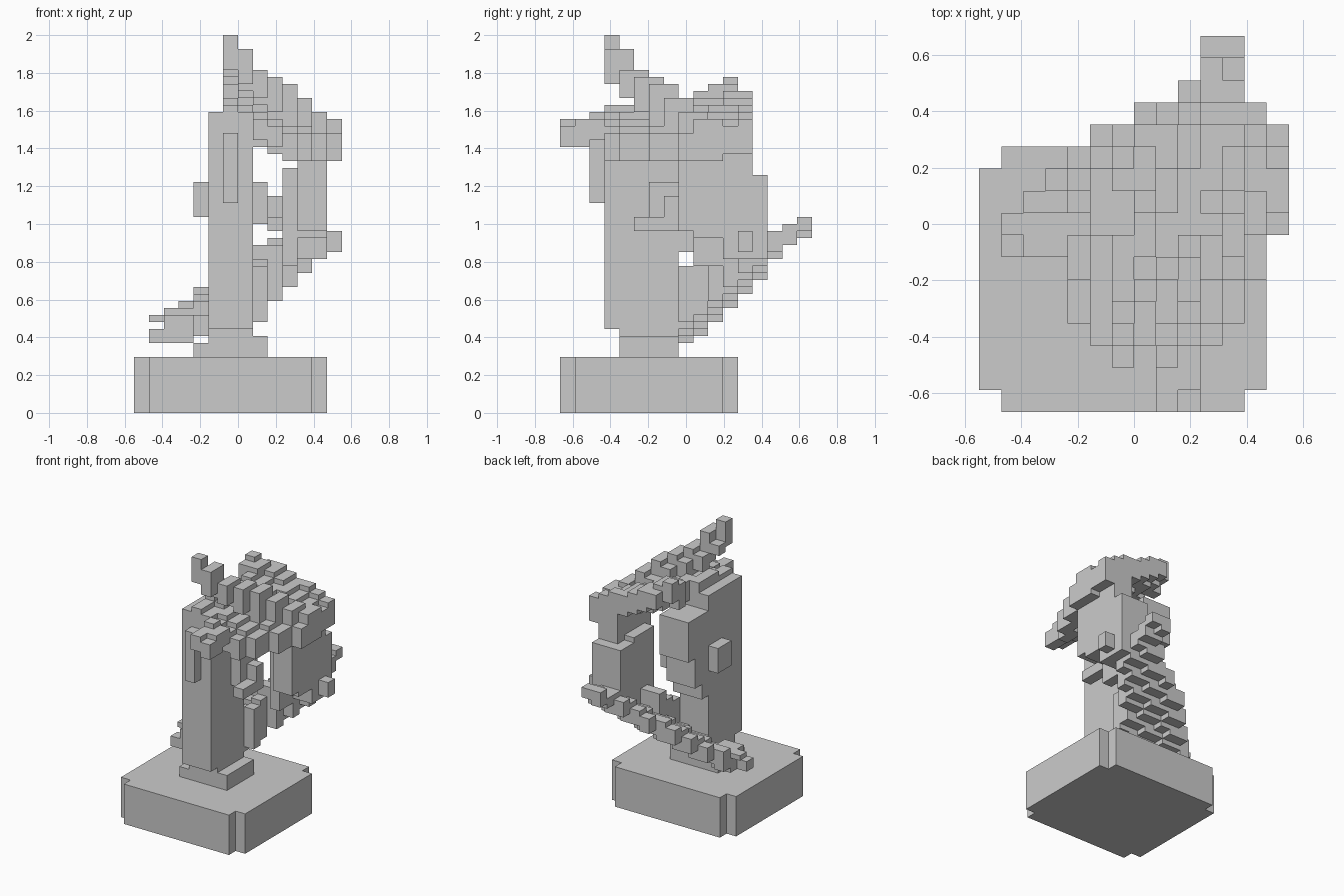
import bpy, bmesh

if "Cube" in bpy.data.objects:
    bpy.data.objects.remove(bpy.data.objects["Cube"])

CX, CZ = 0.0785, 2 / 54          # cell width and plate height
X0, Y0 = -7 * CX, -8.5 * CX      # grid origin
DIRS = {
    (1, 0, 0): [(1, 0, 0), (1, 1, 0), (1, 1, 1), (1, 0, 1)],
    (-1, 0, 0): [(0, 0, 0), (0, 0, 1), (0, 1, 1), (0, 1, 0)],
    (0, 1, 0): [(0, 1, 0), (0, 1, 1), (1, 1, 1), (1, 1, 0)],
    (0, -1, 0): [(0, 0, 0), (1, 0, 0), (1, 0, 1), (0, 0, 1)],
    (0, 0, 1): [(0, 0, 1), (1, 0, 1), (1, 1, 1), (0, 1, 1)],
    (0, 0, -1): [(0, 0, 0), (0, 1, 0), (1, 1, 0), (1, 0, 0)],
}


def box(x0, x1, y0, y1, z0, z1):
    """Grid cells filled by a box."""
    r = lambda v, o, s: round((v - o) / s)
    return {(i, j, k)
            for i in range(r(x0, X0, CX), r(x1, X0, CX))
            for j in range(r(y0, Y0, CX), r(y1, Y0, CX))
            for k in range(r(z0, 0, CZ), r(z1, 0, CZ))}


def column(i, j, z0, z1):
    return {(i, j, k) for k in range(round(z0 / CZ), round(z1 / CZ))}


def centre(i, j):
    return X0 + (i + .5) * CX, Y0 + (j + .5) * CX


def build(name, cells):
    """Outer skin of a set of cells, with flat areas merged."""
    bm = bmesh.new()
    verts = {}
    for c in cells:
        for d, quad in DIRS.items():
            if tuple(a + b for a, b in zip(c, d)) in cells:
                continue
            vs = []
            for q in quad:
                p = tuple(a + b for a, b in zip(c, q))
                if p not in verts:
                    verts[p] = bm.verts.new((X0 + p[0] * CX, Y0 + p[1] * CX, p[2] * CZ))
                vs.append(verts[p])
            bm.faces.new(vs)
    bmesh.ops.dissolve_limit(bm, angle_limit=0.01, verts=bm.verts[:], edges=bm.edges[:])
    me = bpy.data.meshes.new(name)
    bm.to_mesh(me)
    bm.free()
    bpy.context.collection.objects.link(bpy.data.objects.new(name, me))


# Plinth with notched corners, and the low step on it
build("plinth", box(-.55, .47, -.588, .196, 0, .296) | box(-.47, .39, -.667, .275, 0, .296))
build("step", box(-.235, .157, -.353, -.04, .296, .37) | box(-.157, .157, -.353, -.04, .37, .407))

# Pillar with a stepped overhang at the back and a front rib
build("pillar", box(-.157, .078, -.353, -.04, .407, .444)
      | box(-.157, .078, -.43, -.04, .444, 1.48)
      | box(-.157, .078, -.353, -.04, 1.48, 1.56)
      | box(-.157, .078, -.04, .04, .85, 1.5)
      | box(-.157, .078, .04, .118, .98, 1.5)
      | box(-.157, .078, .118, .196, 1.2, 1.5)
      | box(-.078, 0, -.51, -.43, 1.11, 1.48))

# Knobs on both sides of the pillar
build("axle", box(-.235, -.157, -.196, -.04, 1.04, 1.22)
      | box(.078, .157, -.196, -.04, 1.0, 1.24)
      | box(.157, .235, -.275, -.04, .98, 1.04)
      | box(.157, .235, -.118, -.04, .98, 1.15))

# Tilted stepped canopy with a front prong
canopy = set()
for i in range(14):
    for j in range(17):
        x, y = centre(i, j)
        left = -.16 if y < 0 else 0
        main = left < x < .54 + .55 * y and -.43 < y < .34
        prong = .078 < x < .235 and y < -.42
        if main or prong:
            t = 1.55 - .42 * (x - .5) + .22 * (y - .3) + .05 * prong
            b = t - (.12 if prong else .16)
            if y < 0:
                t = min(t, 1.61 if x < -.08 else 1.67)
                b = min(b, t - .12)
            if y > .275:
                t = min(t, 1.70)
            canopy |= column(i, j, b, t)
# Diagonal crest rising to the front left horn
crest = [2.0, 1.91, 1.82, 1.77, 1.73, 1.66, 1.61, 1.54]
for n, t in enumerate(crest):
    canopy |= column(6 + n, 3 + n, t - .19, t)
    if n:
        canopy |= column(5 + n, 3 + n, t - .14, t - .04)
        canopy |= column(6 + n, 2 + n, t - .16, t)
# Back left horn
canopy |= box(-.078, 0, .196, .275, 1.63, 1.78) | box(-.078, .078, .118, .196, 1.56, 1.74)
canopy |= box(0, .157, .275, .353, 1.6, 1.7)
build("canopy", canopy)

# Upright wall joining canopy and lower ramp
build("side_wall", box(.313, .47, .04, .353, .93, 1.46)
      | box(.313, .47, -.04, .04, .97, 1.4)
      | box(.235, .313, .04, .275, .78, 1.31)
      | box(.235, .47, .196, .43, .80, 1.26)
      | box(.39, .55, .275, .353, .84, .95))

# Stepped ramp climbing from back left to the tail at the back right
back_edge = [0, 9, 10, 11, 12, 13, 13, 14, 14, 15, 17, 17, 14]
ramp = set()
for i in range(1, 13):
    for j in range(7, back_edge[i]):
        x, y = centre(i, j)
        if y < 1.3 * x - .16 and y < .4 or (y < -.04 and x > -.235):
            continue
        b = max(.45 + .25 * x + .62 * y, .385)
        if x < -.4 and y > -.04:
            b = .475
        if y > .43:
            b += .02
        h = .045 if x < -.4 else .1 if y > .5 else .13
        if x > .05 and y < .2:
            h = .3
        ramp |= column(i, j, b, b + h)
build("ramp", ramp)
